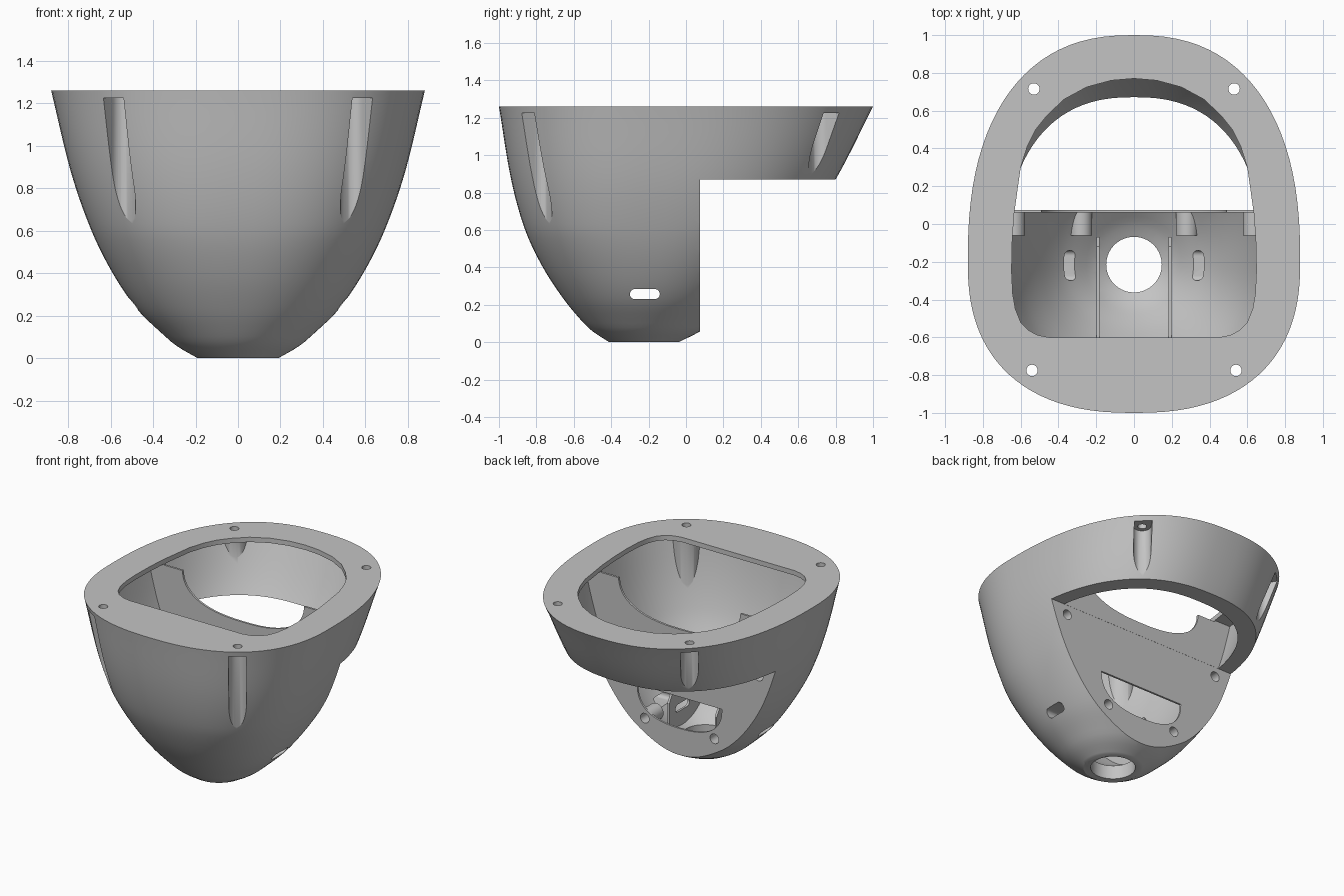
import bpy, bmesh, math

if "Cube" in bpy.data.objects:
    bpy.data.objects.remove(bpy.data.objects["Cube"], do_unlink=True)

grey = bpy.data.materials.new("plain_grey")
grey.use_nodes = True
grey.diffuse_color = (0.55, 0.55, 0.55, 1)
grey.node_tree.nodes["Principled BSDF"].inputs["Base Color"].default_value = (0.55, 0.55, 0.55, 1)

# Shell profile: height, half width, front y, back y
PROFILE = [
    (0.0, 0.19, -0.41, -0.04), (0.055, 0.285, -0.495, 0.07),
    (0.1, 0.34, -0.545, 0.13), (0.225, 0.47, -0.65, 0.28),
    (0.4, 0.59, -0.765, 0.45), (0.6, 0.69, -0.86, 0.62),
    (0.87, 0.785, -0.935, 0.80), (1.26, 0.88, -1.0, 1.0),
]
SEGMENTS = 96
FLANGE_Z = 1.225
PLATE_FRONT, PLATE_BACK = 0.06, 0.075


def make_object(name, rings):
    """Closed solid from a stack of equal-length vertex rings."""
    bm = bmesh.new()
    loops = [[bm.verts.new(p) for p in ring] for ring in rings]
    n = len(loops[0])
    for low, high in zip(loops, loops[1:]):
        for i in range(n):
            j = (i + 1) % n
            bm.faces.new((low[i], low[j], high[j], high[i]))
    bm.faces.new(loops[0][::-1])
    bm.faces.new(loops[-1])
    bmesh.ops.recalc_face_normals(bm, faces=bm.faces)
    mesh = bpy.data.meshes.new(name)
    bm.to_mesh(mesh)
    bm.free()
    obj = bpy.data.objects.new(name, mesh)
    bpy.context.scene.collection.objects.link(obj)
    return obj


def prism(name, points, axis, low, high):
    """Extrude a 2D outline along one axis."""
    place = {"x": lambda u, v, w: (w, u, v),
             "y": lambda u, v, w: (u, w, v),
             "z": lambda u, v, w: (u, v, w)}[axis]
    return make_object(name, [[place(u, v, w) for u, v in points] for w in (low, high)])


def box(name, x, y, z):
    return prism(name, [(x[0], y[0]), (x[1], y[0]), (x[1], y[1]), (x[0], y[1])], "z", *z)


def circle(cx, cy, r, n=32):
    return [(cx + r * math.cos(math.tau * i / n), cy + r * math.sin(math.tau * i / n))
            for i in range(n)]


def cut(target, tool):
    """Subtract the tool from the target and discard the tool."""
    mod = target.modifiers.new("cut", "BOOLEAN")
    mod.operation = "DIFFERENCE"
    mod.solver = "EXACT"
    mod.object = tool
    bpy.context.view_layer.objects.active = target
    bpy.ops.object.modifier_apply(modifier=mod.name)
    bpy.data.objects.remove(tool, do_unlink=True)


def slope(k, c):
    a, b = PROFILE[max(k - 1, 0)], PROFILE[min(k + 1, len(PROFILE) - 1)]
    return (b[c] - a[c]) / (b[0] - a[0])


def section(z):
    """Smooth interpolation of the profile at a height."""
    k = 0
    while k < len(PROFILE) - 2 and z > PROFILE[k + 1][0]:
        k += 1
    a, b = PROFILE[k], PROFILE[k + 1]
    h = b[0] - a[0]
    t = (z - a[0]) / h
    s = t * t * (3 - 2 * t)
    return [a[c] * (1 - s) + b[c] * s + h * slope(k, c) * t * (1 - t) ** 2
            - h * slope(k + 1, c) * t * t * (1 - t) for c in (1, 2, 3)]


def power(value, e):
    return math.copysign(abs(value) ** e, value)


def shell_ring(z, inset, lift):
    half, front, back = section(z)
    mid = -0.225 + 0.025 * min(z / 0.4, 1)
    e = 2 / (2 + 0.4 * min(z / 0.6, 1))
    ring = []
    for i in range(SEGMENTS):
        a = math.tau * i / SEGMENTS
        c, s = math.cos(a), math.sin(a)
        depth = (back - mid if s > 0 else mid - front) - inset
        ring.append(((half - inset) * power(c, e), mid + depth * power(s, e), z + lift))
    return ring


def loft(name, top, inset, lift, steps=36):
    return make_object(name, [shell_ring(top * (i / steps) ** 1.4, inset, lift)
                              for i in range(steps + 1)])


def half_bowl(top, width, depth, rise, n=32):
    """Flat-topped bowl outline, optionally carried upward."""
    pts = [(width * power(math.cos(math.pi * i / n), 0.8),
            top - depth * abs(math.sin(math.pi * i / n)) ** 0.8) for i in range(n + 1)]
    return pts + ([(-width, top + rise), (width, top + rise)] if rise else [])


body = loft("head_shell", 1.26, 0, 0)
cavity = loft("cavity", FLANGE_Z - 0.08, 0.08, 0.08)

# Rear plate with a dished top edge and a bowl-shaped window
plate = box("plate", (-1, 1), (PLATE_FRONT, PLATE_BACK), (-0.1, 1.4))
cut(plate, prism("dish", half_bowl(1.24, 0.49, 0.27, 0.3), "y", -0.2, 0.3))
cut(plate, prism("window", half_bowl(0.48, 0.34, 0.23, 0), "y", -0.2, 0.3))
cut(cavity, plate)

# Plate screw bosses and floor fins left standing inside the cavity
plate_screws = [(s * x, z) for s in (-1, 1) for x, z in ((0.28, 0.25), (0.635, 0.8))]
for x, z in plate_screws:
    cut(cavity, prism("boss", circle(x, z, 0.058), "y", -0.06, 0.068))
for s in (-1, 1):
    fin = [(-0.9, 0), (-0.07, 0), (-0.07, 0.33), (-0.12, 0.41), (-0.9, 0.41)]
    cut(cavity, prism("fin", fin, "x", s * 0.19 - 0.008, s * 0.19 + 0.008))

# Corner pillars around the flange screws
corners = [(s * x, y, s * nx, ny) for s in (-1, 1)
           for x, y, nx, ny in ((0.54, -0.775, 0.555, -0.832), (0.53, 0.715, 0.55, 0.835))]
for x, y, nx, ny in corners:
    cut(cavity, prism("pillar", circle(x, y, 0.095), "z", -0.1, 1.4))

cut(body, cavity)

# Flange opening
half = [(0.45, -0.6), (0.51, -0.588), (0.56, -0.562), (0.6, -0.52), (0.628, -0.45),
        (0.642, -0.37), (0.648, -0.25), (0.645, -0.1), (0.635, 0.05), (0.6, 0.3),
        (0.565, 0.41), (0.52, 0.5), (0.46, 0.575), (0.37, 0.66), (0.25, 0.725), (0.12, 0.76)]
outline = half + [(0, 0.77)] + [(-x, y) for x, y in reversed(half)]
cut(body, prism("opening", outline, "z", 1.215, 1.4))

# Rear cutaway under the back ring
cut(body, box("rear_cut", (-2, 2), (0.074, 2), (-1, 0.87)))

# Outer screw channels and flange holes
for x, y, nx, ny in corners:
    facing = math.atan2(ny, nx)
    turns = [facing + math.pi / 2 + math.pi * i / 16 for i in range(17)]
    arc = [(x + 0.058 * math.cos(a), y + 0.058 * math.sin(a)) for a in turns]
    far = [(px + 0.5 * nx, py + 0.5 * ny) for px, py in (arc[-1], arc[0])]
    cut(body, prism("channel", arc + far, "z", -0.1, FLANGE_Z))
    cut(body, prism("flange_hole", circle(x, y, 0.03), "z", 1.15, 1.4))

# Plate screw holes
for x, z in plate_screws:
    cut(body, prism("screw_hole", circle(x, z, 0.035), "y", -0.045, 0.2))

# Side slots through walls and fins, and the round floor hole
slot = []
for i in range(26):
    a = -math.pi / 2 + math.pi * (i % 13) / 12 + (math.pi if i > 12 else 0)
    slot.append((-0.22 + (0.053 if i < 13 else -0.053) + 0.027 * math.cos(a),
                 0.257 + 0.027 * math.sin(a)))
cut(body, prism("side_slot", slot, "x", -1, 1))
cut(body, prism("floor_hole", circle(0, -0.215, 0.147, 64), "z", -0.1, 0.25))

body.data.materials.clear()
body.data.materials.append(grey)
for face in body.data.polygons:
    face.material_index = 0
bpy.ops.object.select_all(action="DESELECT")
body.select_set(True)
bpy.context.view_layer.objects.active = body
bpy.ops.object.shade_smooth_by_angle(angle=math.radians(30))
